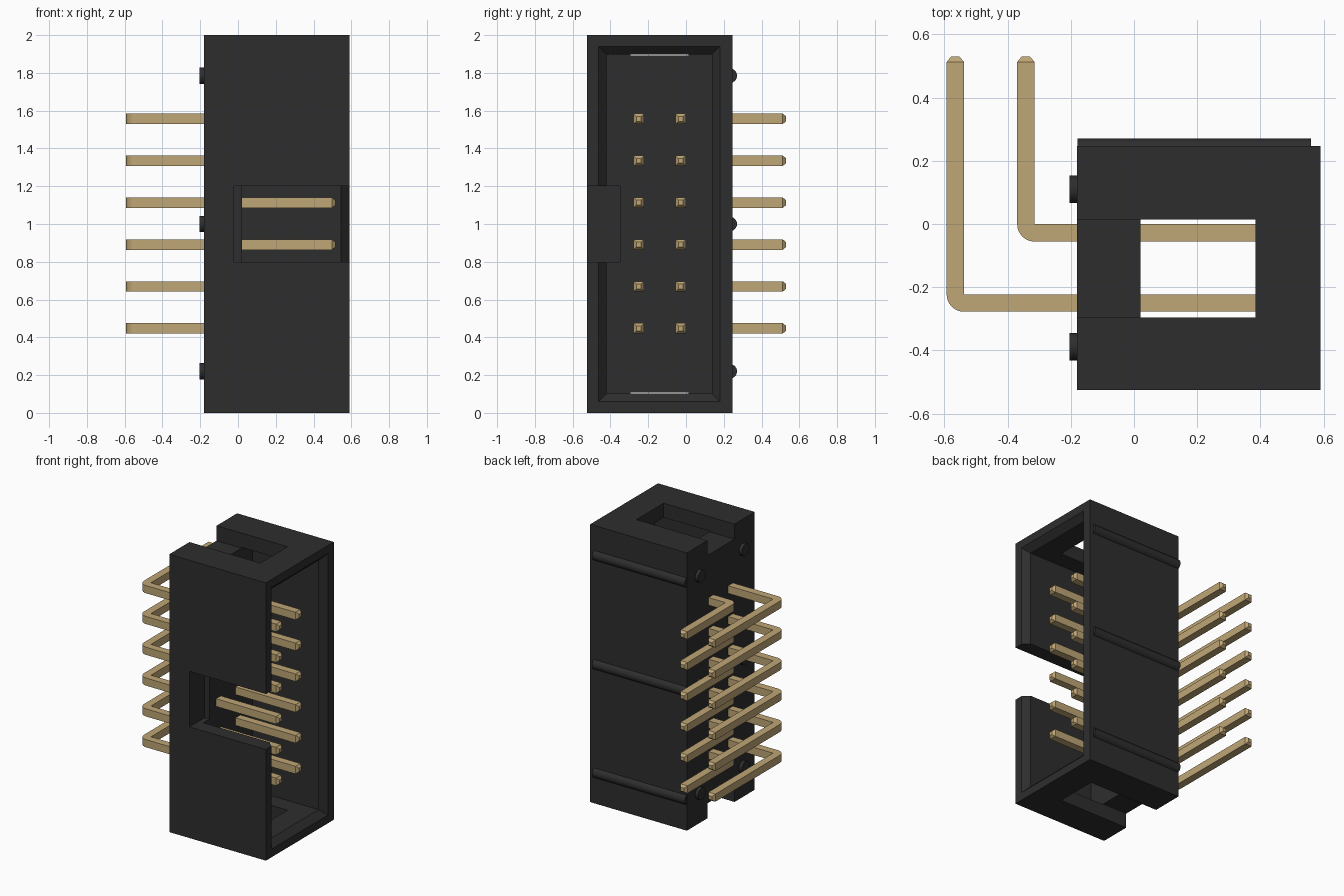
import bpy, bmesh, math
from mathutils import Vector

old = bpy.data.objects.get("Cube")
if old:
    bpy.data.objects.remove(old, do_unlink=True)


def material(name, rgb):
    m = bpy.data.materials.new(name)
    m.use_nodes = True
    m.diffuse_color = (*rgb, 1)
    m.node_tree.nodes["Principled BSDF"].inputs["Base Color"].default_value = (*rgb, 1)
    return m


BLACK = material("black plastic", (0.027, 0.027, 0.027))
GOLD = material("gold metal", (0.52, 0.38, 0.18))


def make_object(name, bm, mat):
    bmesh.ops.recalc_face_normals(bm, faces=bm.faces)
    mesh = bpy.data.meshes.new(name)
    bm.to_mesh(mesh)
    bm.free()
    mesh.materials.append(mat)
    obj = bpy.data.objects.new(name, mesh)
    bpy.context.collection.objects.link(obj)
    return obj


def loft(name, rings, mat):
    """Skin a list of four-cornered rings and cap both ends."""
    bm = bmesh.new()
    rows = [[bm.verts.new(p) for p in ring] for ring in rings]
    for a, b in zip(rows, rows[1:]):
        for i in range(4):
            j = (i + 1) % 4
            bm.faces.new((a[i], a[j], b[j], b[i]))
    bm.faces.new(rows[0])
    bm.faces.new(rows[-1])
    bmesh.ops.remove_doubles(bm, verts=bm.verts, dist=0.0005)
    return make_object(name, bm, mat)


def rect(x, y0, y1, z0, z1):
    return [(x, y0, z0), (x, y1, z0), (x, y1, z1), (x, y0, z1)]


def box(name, x, y, z, mat=BLACK):
    return loft(name, [rect(x[0], *y, *z), rect(x[1], *y, *z)], mat)


def rod(name, x0, x1, y, z, radius):
    """Round bar lying along x."""
    bpy.ops.mesh.primitive_cylinder_add(
        vertices=32, radius=radius, depth=x1 - x0,
        location=((x0 + x1) / 2, y, z), rotation=(0, math.pi / 2, 0))
    obj = bpy.context.object
    obj.name = name
    obj.data.materials.append(BLACK)
    bpy.ops.object.shade_smooth_by_angle()


# Housing: open on the right, with a bevelled rim
LEFT, RIGHT, FRONT, BACK = -0.18, 0.59, -0.525, 0.247
housing = box("housing", (LEFT, RIGHT), (FRONT, BACK), (0, 2))
inner = (-0.42, 0.137, 0.103, 1.897)
outer = (-0.464, 0.181, 0.059, 1.941)
slot_y = (-0.295, 0.014)
cutters = [
    loft("cavity_cutter", [rect(0.02, *inner), rect(0.546, *inner),
                           rect(RIGHT, *outer), rect(0.7, *outer)], BLACK),
    box("key_notch_cutter", (-0.02, 0.8), (-0.7, -0.35), (0.8, 1.2)),
    box("window_cutter", (0.1, 0.385), slot_y, (-0.2, 2.2)),
    box("lower_slot_cutter", (-0.4, 0.2), slot_y, (-0.2, 0.108)),
    box("upper_slot_cutter", (-0.4, 0.2), slot_y, (1.892, 2.2)),
]
bpy.context.view_layer.objects.active = housing
for cutter in cutters:
    cut = housing.modifiers.new("cut", 'BOOLEAN')
    cut.operation = 'DIFFERENCE'
    cut.solver = 'EXACT'
    cut.object = cutter
    bpy.ops.object.modifier_apply(modifier=cut.name)
    bpy.data.objects.remove(cutter, do_unlink=True)

# Back ribs and left standoff pegs
for name, z in (("lower", 0.22), ("middle", 1.0), ("upper", 1.785)):
    rod(name + "_rib", LEFT + 0.002, 0.56, 0.232, z, 0.038)
    for side, y in (("front", -0.388), ("back", 0.11)):
        rod(f"{name}_{side}_peg", -0.204, -0.15, y, z, 0.043)

# Bent square pins with tapered tips
W = 0.0275
TIP = 0.013


def pin(name, y, bend_x, z):
    corner = Vector((bend_x + W, y + W))
    rings = []

    def ring(inside, outside, half):
        rings.append([(*inside, z - half), (*outside, z - half),
                      (*outside, z + half), (*inside, z + half)])

    ring((0.515, y + TIP), (0.515, y - TIP), TIP)
    ring((0.497, y + W), (0.497, y - W), W)
    for i in range(9):
        a = -math.pi / 2 * (1 + i / 8)
        ring(corner, corner + 2 * W * Vector((math.cos(a), math.sin(a))), W)
    ring((bend_x + W, 0.512), (bend_x - W, 0.512), W)
    ring((bend_x + TIP, 0.53), (bend_x - TIP, 0.53), TIP)
    loft(name, rings, GOLD)


for i in range(6):
    z = 1.002 + (i - 2.5) * 0.2218
    pin(f"long_pin_{i + 1}", -0.25, -0.565, z)
    pin(f"short_pin_{i + 1}", -0.028, -0.342, z)
